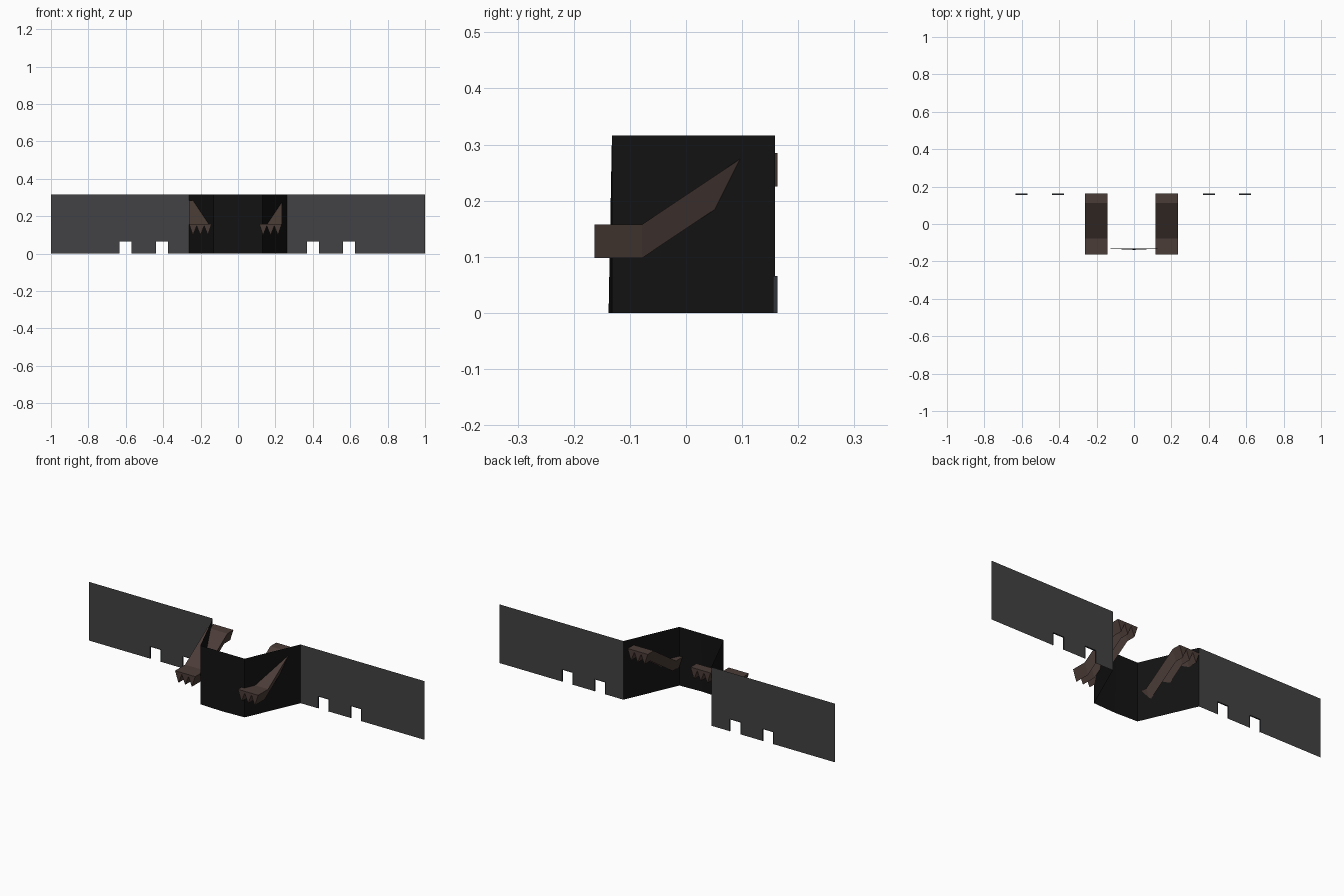
import bpy

if "Cube" in bpy.data.objects:
    bpy.data.objects.remove(bpy.data.objects["Cube"])

H = 0.316          # wall height
WALL_Y = 0.159     # plane of the side walls


def material(name, rgb):
    m = bpy.data.materials.new(name)
    m.diffuse_color = (*rgb, 1)
    m.use_nodes = True
    m.node_tree.nodes["Principled BSDF"].inputs["Base Color"].default_value = m.diffuse_color
    return m


GREY = material("dark_grey", (0.055, 0.055, 0.058))
BLACK = material("black", (0.006, 0.006, 0.006))
TRIM = material("trim_grey", (0.03, 0.033, 0.04))
BROWN = material("brown", (0.07, 0.045, 0.038))


def mesh(name, verts, faces, mat):
    me = bpy.data.meshes.new(name)
    me.from_pydata(verts, [], faces)
    me.materials.append(mat)
    ob = bpy.data.objects.new(name, me)
    bpy.context.collection.objects.link(ob)
    return ob


def ribbon(name, lower, upper, mat):
    """Strip of quads between two matching paths."""
    n = len(lower)
    faces = [(i, i + 1, n + i + 1, n + i) for i in range(n - 1)]
    return mesh(name, lower + upper, faces, mat)


# Side walls: thin sheets with two notches, each notch lined by a narrow trim
NOTCH_W, NOTCH_H = 0.032, 0.066
for side, x0, x1, centres in (("left", -1.0, -0.262, (-0.602, -0.406)),
                              ("right", 0.262, 1.0, (0.4, 0.594))):
    xs = [x0] + [c + d for c in centres for d in (-NOTCH_W, NOTCH_W)] + [x1]
    verts = [(x, WALL_Y, z) for z in (0, NOTCH_H, H) for x in xs]
    n = len(xs)
    faces = []
    for i in range(n - 1):
        if i % 2 == 0:
            faces.append((i, i + 1, n + i + 1, n + i))
        faces.append((n + i, n + i + 1, 2 * n + i + 1, 2 * n + i))
    mesh(side + "_wall", verts, faces, GREY)
    for k, c in enumerate(centres):
        path = [(c - NOTCH_W, 0), (c - NOTCH_W, NOTCH_H),
                (c + NOTCH_W, NOTCH_H), (c + NOTCH_W, 0)]
        ribbon(f"{side}_notch_trim_{k + 1}",
               [(x, WALL_Y - 0.004, z) for x, z in path],
               [(x, WALL_Y + 0.004, z) for x, z in path], TRIM)

# Centre bay: black angled panels, front bowed slightly at the foot
plan = [(-0.262, WALL_Y), (-0.132, -0.132), (0, -0.132),
        (0.132, -0.132), (0.262, WALL_Y)]
foot = [(x, -0.138 if x == 0 else y, 0) for x, y in plan]
ribbon("centre_bay", foot, [(x, y, H) for x, y in plan], BLACK)

# Brackets: three-toothed section swept along a stepped path
TOOTH = 0.04
section = [(-0.06, 0.06), (0.06, 0.06)]
for i in (1, 0, -1):
    section.append((i * TOOTH, 0.0))
    if i > -1:
        section.append((i * TOOTH - TOOTH / 2, 0.05))
path = [(-0.163, 0.098), (-0.078, 0.098), (0.112, 0.225), (0.163, 0.225)]


def bracket(name, cx):
    n = len(section)
    verts = [(cx + x, y, z + dz) for y, z in path for x, dz in section]
    faces = [(r * n + i, r * n + (i + 1) % n,
              (r + 1) * n + (i + 1) % n, (r + 1) * n + i)
             for r in range(len(path) - 1) for i in range(n)]
    faces += [tuple(range(n))[::-1],
              tuple((len(path) - 1) * n + i for i in range(n))]
    mesh(name, verts, faces, BROWN)


bracket("left_bracket", -0.201)
bracket("right_bracket", 0.174)
